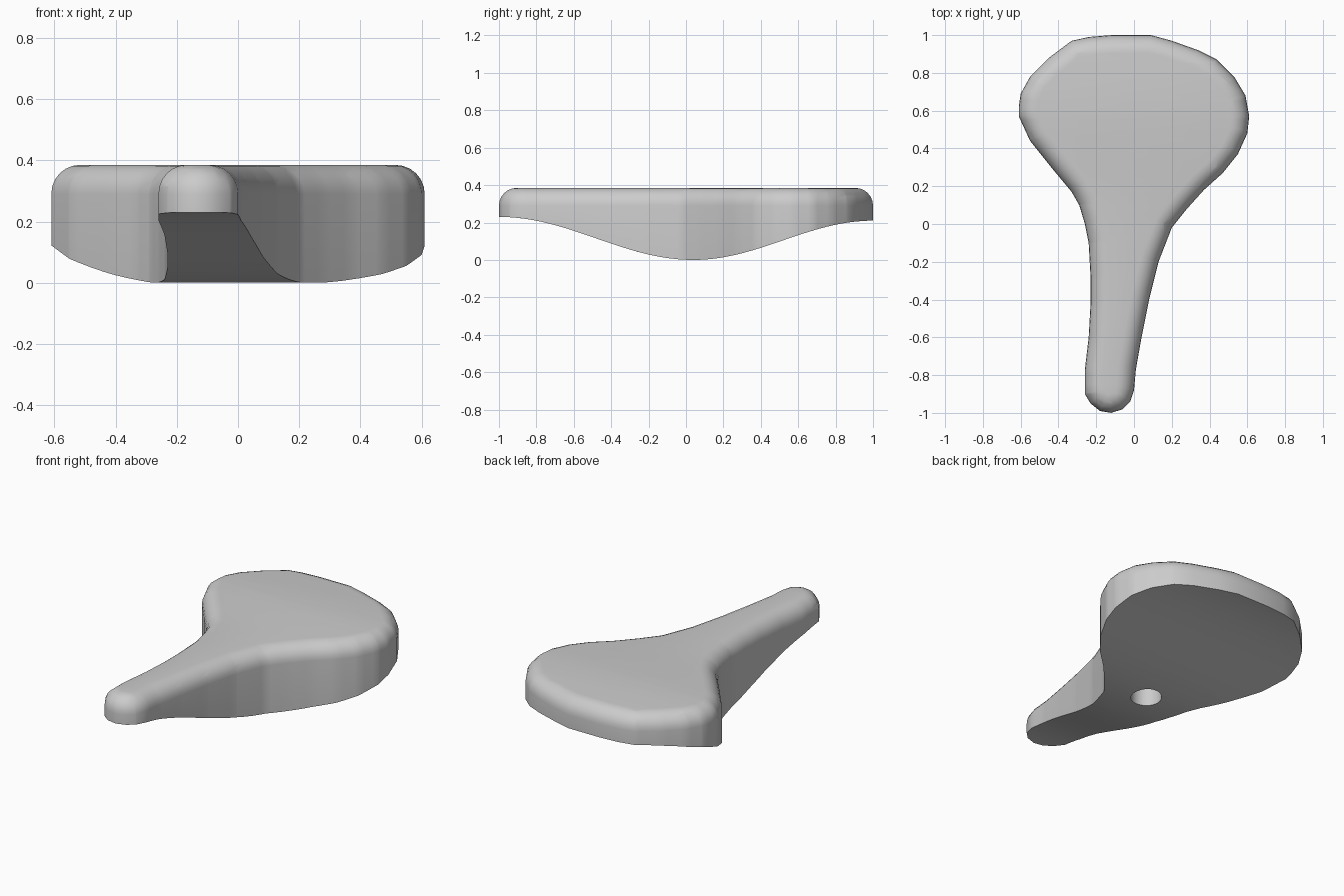
import bpy, bmesh, math
from mathutils import Vector

cube = bpy.data.objects.get("Cube")
if cube:
    bpy.data.objects.remove(cube, do_unlink=True)

TOP, ROUND = 0.385, 0.095

# Plan outline, anticlockwise from the nose tip: right edge, rear, other edge
OUTLINE = [(-.12, -1), (-.06, -.98), (-.02, -.94), (0, -.88), (.01, -.77),
           (.04, -.6), (.08, -.4), (.13, -.2), (.2, -.02), (.28, .08),
           (.37, .18), (.47, .27), (.55, .37), (.6, .48), (.61, .57),
           (.59, .68), (.53, .78), (.44, .87), (.34, .92), (.2, .97),
           (.09, 1), (-.12, 1), (-.24, .99), (-.33, .97), (-.45, .88),
           (-.55, .78), (-.6, .69), (-.61, .62), (-.61, .57), (-.55, .44),
           (-.43, .29), (-.33, .17), (-.29, .1), (-.26, 0), (-.24, -.1),
           (-.23, -.28), (-.23, -.42), (-.24, -.6), (-.26, -.77),
           (-.26, -.9), (-.23, -.95), (-.18, -.99)]


def underside(y):
    """Height of the curved belly along the length."""
    middle = 0.04
    if y < middle:
        reach, rise = 1 + middle, 0.23
    else:
        reach, rise = 1 - middle, 0.21
    return rise * (1 - math.cos(math.pi * abs(y - middle) / reach)) / 2


def inset(points, amount):
    """Move each outline point inwards along its mitred corner."""
    result = []
    for i, p in enumerate(points):
        a = (p - points[i - 1]).normalized()
        b = (points[(i + 1) % len(points)] - p).normalized()
        inward = Vector((-a.y - b.y, a.x + b.x)).normalized()
        result.append(p + inward * amount)
    return result


# Saddle: wall, rounded rim, flat top and flat base
bm = bmesh.new()
plan = [Vector(p) for p in OUTLINE]
levels = [(0, 0)]
for k in range(7):
    t = k / 6 * math.pi / 2
    levels.append((ROUND * (1 - math.cos(t)), TOP - ROUND * (1 - math.sin(t))))
rings = [[bm.verts.new((p.x, p.y, z)) for p in inset(plan, amount)]
         for amount, z in levels]
count = len(plan)
for low, high in zip(rings, rings[1:]):
    for i in range(count):
        j = (i + 1) % count
        bm.faces.new((low[i], low[j], high[j], high[i]))
bm.faces.new(rings[-1])
bm.faces.new(rings[0][::-1])

# Slice across the length, then bend the base to the belly curve
for k in range(1, 40):
    bmesh.ops.bisect_plane(bm, geom=bm.verts[:] + bm.edges[:] + bm.faces[:],
                           dist=1e-4, plane_co=(0, -1 + k / 20 + .003, 0),
                           plane_no=(0, 1, 0))
for v in bm.verts:
    if v.co.z < 1e-4:
        v.co.z = underside(v.co.y)
bmesh.ops.recalc_face_normals(bm, faces=bm.faces[:])
mesh = bpy.data.meshes.new("saddle")
bm.to_mesh(mesh)
bm.free()
saddle = bpy.data.objects.new("saddle", mesh)
bpy.context.collection.objects.link(saddle)

# Colour
grey = bpy.data.materials.new("plain grey")
grey.use_nodes = True
colour = (0.6, 0.6, 0.6, 1)
grey.diffuse_color = colour
grey.node_tree.nodes["Principled BSDF"].inputs["Base Color"].default_value = colour
mesh.materials.append(grey)

# Post socket: blind round hole in the base
bpy.ops.mesh.primitive_cylinder_add(vertices=32, radius=0.085, depth=0.4,
                                    location=(-.02, .08, 0))
cutter = bpy.context.object
cutter.name = "post_socket_cutter"
cutter.hide_render = True
cutter.data.materials.append(grey)
cut = saddle.modifiers.new("post socket", 'BOOLEAN')
cut.operation = 'DIFFERENCE'
cut.solver = 'EXACT'
cut.object = cutter
bpy.ops.object.select_all(action='DESELECT')
saddle.select_set(True)
bpy.context.view_layer.objects.active = saddle
bpy.ops.object.modifier_apply(modifier=cut.name)
bpy.data.objects.remove(cutter, do_unlink=True)

bpy.ops.object.shade_smooth_by_angle(angle=math.radians(35))
